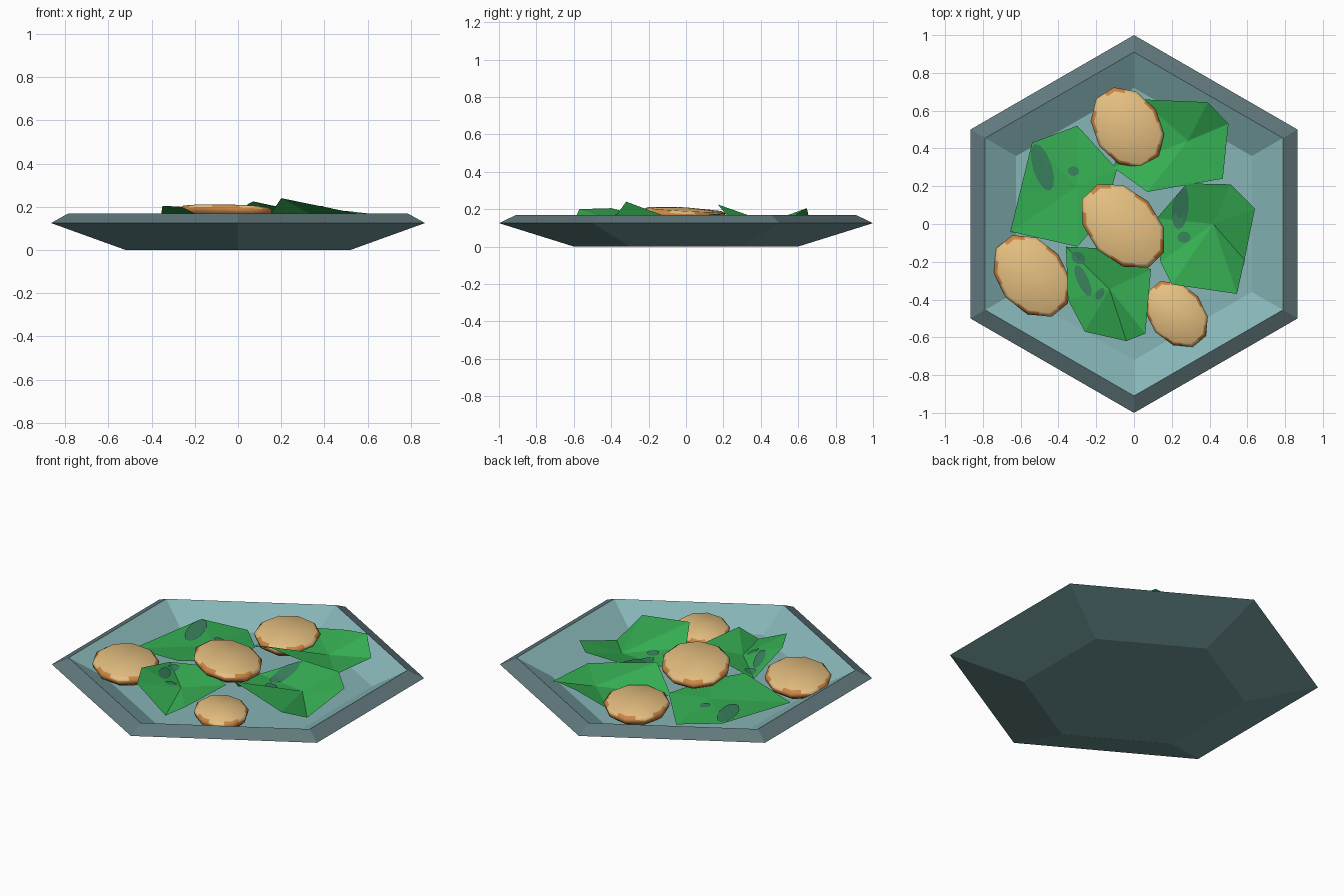
import bpy, math
from mathutils import Vector
from mathutils.bvhtree import BVHTree

if "Cube" in bpy.data.objects:
    bpy.data.objects.remove(bpy.data.objects["Cube"])


def material(name, rgb):
    m = bpy.data.materials.new(name)
    m.diffuse_color = (*rgb, 1)
    m.use_nodes = True
    m.node_tree.nodes["Principled BSDF"].inputs["Base Color"].default_value = m.diffuse_color
    return m


SLATE = material("slate_rim", (0.12, 0.19, 0.205))
UNDER = material("slate_underside", (0.165, 0.31, 0.32))
TEAL = material("pale_teal_inside", (0.24, 0.46, 0.47))
GREEN = material("leaf_green", (0.035, 0.42, 0.085))
SPOT = material("dull_leaf_spot", (0.04, 0.22, 0.11))
TAN = material("tan_crust", (0.80, 0.53, 0.22))
ORANGE = material("toasted_orange", (0.60, 0.24, 0.06))


def add_object(name, verts, faces, mats, indices=None, smooth=False):
    me = bpy.data.meshes.new(name)
    me.from_pydata(verts, [], faces)
    for m in mats:
        me.materials.append(m)
    for i, p in enumerate(me.polygons):
        p.material_index = indices[i] if indices else 0
        p.use_smooth = smooth
    ob = bpy.data.objects.new(name, me)
    bpy.context.collection.objects.link(ob)
    return ob


def bridge(a, b, n):
    """Quads between the rings starting at vertex a and vertex b."""
    return [(a + i, a + (i + 1) % n, b + (i + 1) % n, b + i) for i in range(n)]


# Hexagonal dish: outside, rim bevel, inner wall and floor
rings = [(0.60, 0.0), (1.0, 0.125), (0.91, 0.168), (0.72, 0.065)]
verts = [(r * math.cos(math.radians(90 + 60 * i)), r * math.sin(math.radians(90 + 60 * i)), z)
         for r, z in rings for i in range(6)]
faces = [tuple(range(5, -1, -1))]
for k in range(3):
    faces += bridge(6 * k, 6 * k + 6, 6)
faces.append(tuple(range(18, 24)))
add_object("hexagonal_dish", verts, faces, [UNDER, SLATE, TEAL], [0] * 7 + [1] * 6 + [2] * 7)


# Crumpled leaves: fans around a fold point (first point), the rest is the outline
leaves = {
    "leaf_left": [(-.30, .20, .12), (-.54, .43, .125), (-.655, -.04, .10), (-.30, -.12, .15),
                  (-.16, .04, .13), (-.09, .29, .13), (-.30, .52, .09)],
    "leaf_back": [(.285, .44, .13), (.04, .66, .14), (-.11, .30, .13), (.07, .17, .225),
                  (.47, .24, .14), (.50, .53, .135), (.39, .645, .205), (.26, .65, .19)],
    "leaf_right": [(.42, 0, .12), (.28, .215, .18), (.12, .03, .13), (.14, -.20, .15),
                   (.20, -.32, .24), (.545, -.37, .17), (.585, -.19, .08), (.64, .08, .165),
                   (.51, .21, .18)],
    "leaf_front": [(-.13, -.345, .125), (-.36, -.12, .13), (-.35, -.40, .205), (-.26, -.57, .20),
                   (-.04, -.62, .09), (.06, -.58, .15), (.09, -.24, .16), (-.15, -.13, .17)],
}
trees = {}
for name, pts in leaves.items():
    n = len(pts) - 1
    fan = [(0, 1 + i, 1 + (i + 1) % n) for i in range(n)]
    add_object(name, pts, fan, [GREEN])
    trees[name] = BVHTree.FromPolygons([Vector(p) for p in pts], fan)


# Dull spots: thin patches draped on the leaves (x, y, half length, half width, angle)
spots = [("leaf_left", -.485, .30, .13, .05, -72), ("leaf_left", -.32, .28, .03, .025, 0),
         ("leaf_right", .245, .09, .12, .045, 85), ("leaf_right", .265, -.07, .035, .03, 0),
         ("leaf_front", -.295, -.18, .04, .03, -30), ("leaf_front", -.27, -.30, .09, .03, -65),
         ("leaf_front", -.18, -.37, .035, .02, 60)]
for k, (leaf, x, y, a, b, ang) in enumerate(spots):
    t, n, pts = math.radians(ang), 12, []
    for r in (0, 0.5, 1):
        for i in range(n if r else 1):
            u = 2 * math.pi * i / n
            px, py = a * r * math.cos(u), b * r * math.sin(u)
            p = Vector((x + px * math.cos(t) - py * math.sin(t),
                        y + px * math.sin(t) + py * math.cos(t), 1))
            hit = trees[leaf].ray_cast(p, Vector((0, 0, -1)))[0]
            if hit is None:
                hit = trees[leaf].find_nearest(Vector((p.x, p.y, 0.14)))[0]
            pts.append(hit + Vector((0, 0, 0.004)))
    fs = [(0, 1 + i, 1 + (i + 1) % n) for i in range(n)]
    fs += [tuple(reversed(f)) for f in bridge(1, 1 + n, n)]
    add_object(f"leaf_spot_{k + 1}", pts, fs, [SPOT])


# Baked patties: flattened ten-sided lumps with a toasted edge
def patty(name, x, y, ztop, a, b, angle, tilt=(0, 0)):
    n, t = 20, math.radians(angle)
    prof = [(0.9, -0.012), (1.0, -0.026), (0.96, -0.05), (0.75, -0.08)]
    pts = [(0, 0, 0)]
    for r, z in prof:
        for i in range(n):
            u = 2 * math.pi * i / n
            s = r if i % 2 else r * math.cos(math.pi / 10)   # keeps ten straight sides
            px, py = a * s * math.cos(u), b * s * math.sin(u)
            pts.append((px * math.cos(t) - py * math.sin(t),
                        px * math.sin(t) + py * math.cos(t), z))
    pts = [Vector((x + p[0], y + p[1], ztop + p[2] - tilt[0] * p[0] - tilt[1] * p[1]))
           for p in pts]
    fs = [(0, 1 + i, 1 + (i + 1) % n) for i in range(n)]
    idx = [0] * n
    for k in range(3):
        lo, hi = 1 + k * n, 1 + (k + 1) * n
        fs += [tuple(reversed(f)) for f in bridge(lo, hi, n)]
        # toasted patches sit on every second stretch of the top edge
        idx += [int(i % 4 < 2) for i in range(n)] if k == 0 else [1] * n
    fs.append(tuple(range(4 * n, 3 * n, -1)))
    idx.append(1)
    add_object(name, pts, fs, [TAN, ORANGE], idx, smooth=True)


patty("patty_back", -.035, .51, .168, .23, .178, -57)
patty("patty_middle", -.058, -.01, .21, .265, .185, -46, (.045, .07))
patty("patty_left", -.54, -.275, .163, .245, .18, -51)
patty("patty_front", .225, -.477, .16, .198, .147, -50)
